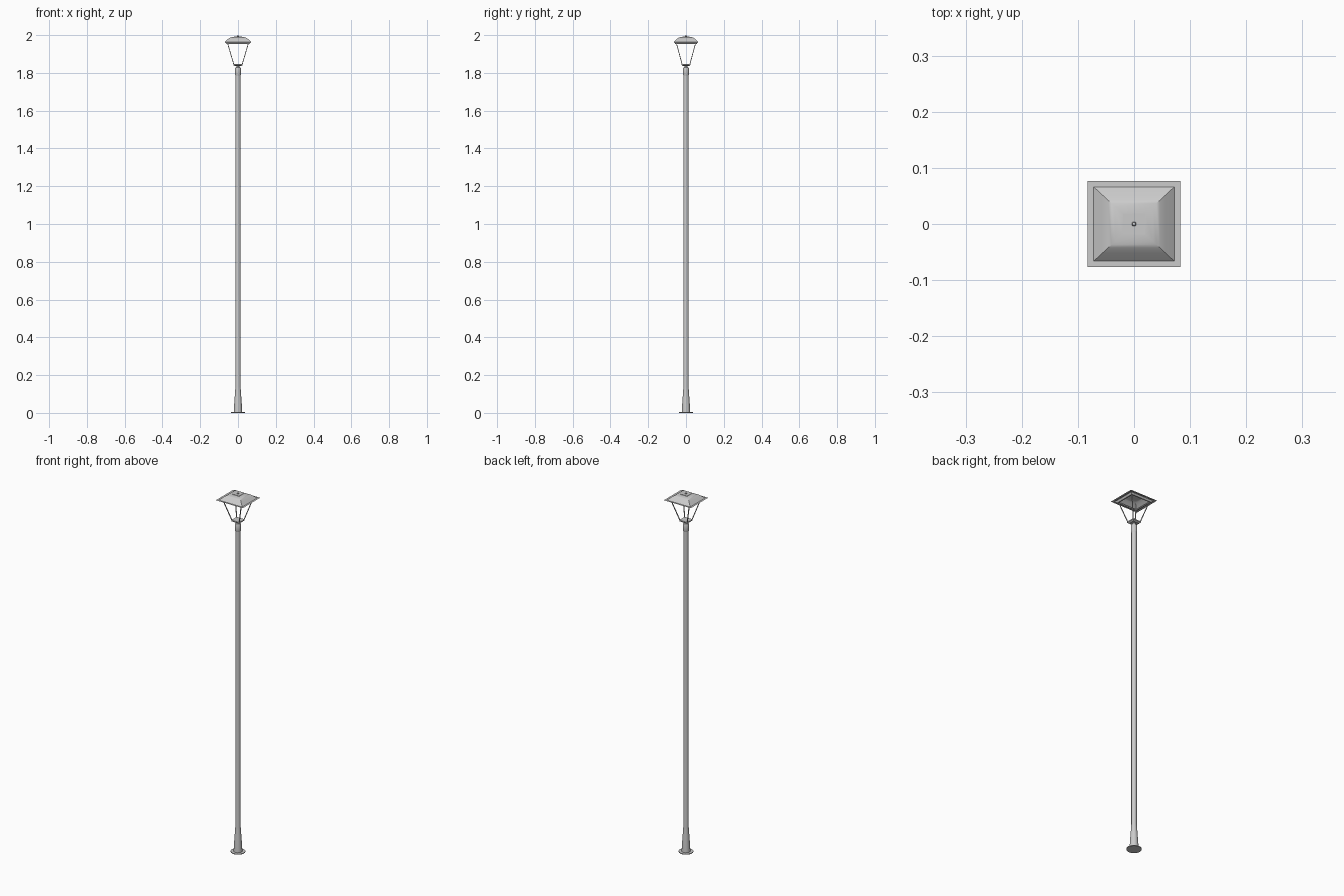
import bpy, bmesh, math
from mathutils import Vector

if "Cube" in bpy.data.objects:
    bpy.data.objects.remove(bpy.data.objects["Cube"])

RATIO = 0.92  # lantern depth / width


def finish(name, bm, angle=30):
    bmesh.ops.recalc_face_normals(bm, faces=bm.faces)
    me = bpy.data.meshes.new(name)
    bm.to_mesh(me)
    bm.free()
    ob = bpy.data.objects.new(name, me)
    bpy.context.collection.objects.link(ob)
    bpy.ops.object.select_all(action='DESELECT')
    ob.select_set(True)
    bpy.context.view_layer.objects.active = ob
    bpy.ops.object.shade_smooth_by_angle(angle=math.radians(angle))
    return ob


def loft(name, rings, cap_start=True, cap_end=True, closed=False, angle=30):
    """Skin a list of equal-length point rings."""
    bm = bmesh.new()
    vs = [[bm.verts.new(p) for p in r] for r in rings]
    n = len(vs[0])
    pairs = list(zip(vs, vs[1:])) + ([(vs[-1], vs[0])] if closed else [])
    for a, b in pairs:
        for i in range(n):
            j = (i + 1) % n
            bm.faces.new((a[i], a[j], b[j], b[i]))
    if cap_start and not closed:
        bm.faces.new(vs[0])
    if cap_end and not closed:
        bm.faces.new(vs[-1])
    return finish(name, bm, angle)


def circle(r, z, n=24):
    return [(r * math.cos(2 * math.pi * i / n), r * math.sin(2 * math.pi * i / n), z)
            for i in range(n)]


def rect(h, z):
    return [(sx * h, sy * h * RATIO, z) for sx, sy in ((-1, -1), (1, -1), (1, 1), (-1, 1))]


def lathe(name, profile, n=24):
    return loft(name, [circle(r, z, n) for r, z in profile])


def bar(name, a, b, w):
    """Square bar between two points."""
    a, b = Vector(a), Vector(b)
    rings = [[p + Vector((sx * w, sy * w, 0)) for sx, sy in ((-1, -1), (1, -1), (1, 1), (-1, 1))]
             for p in (a, b)]
    return loft(name, rings)


# Ground flange, flared foot and post
lathe("base_flange", [(0.037, 0), (0.037, 0.004)])
lathe("post", [(0.022, 0.004), (0.0205, 0.04), (0.017, 0.09), (0.0145, 0.125),
               (0.0135, 0.14), (0.0135, 1.79)])

# Collar and neck carrying the lantern
lathe("post_collar", [(0.0135, 1.785), (0.0155, 1.79), (0.0155, 1.822),
                      (0.013, 1.829), (0.008, 1.832)])
lathe("neck", [(0.008, 1.83), (0.008, 1.84)], 16)

# Lantern seat
loft("lantern_seat", [rect(0.018, 1.837), rect(0.025, 1.842), rect(0.025, 1.848)])

# Four slanted corner bars
for sx in (-1, 1):
    for sy in (-1, 1):
        bar("corner_bar", (sx * 0.0225, sy * 0.0225 * RATIO, 1.846),
            (sx * 0.056, sy * 0.056 * RATIO, 1.96), 0.002)

# Square frame under the roof
loft("roof_frame", [rect(0.069, 1.963), rect(0.062, 1.954), rect(0.056, 1.954),
                    rect(0.06, 1.963)], closed=True)

# Hollow curved hip roof with a flat thin brim
loft("roof", [rect(0.083, 1.963), rect(0.072, 1.963), rect(0.056, 1.977), rect(0.046, 1.984),
              rect(0.040, 1.987), rect(0.034, 1.989), rect(0.02, 1.99)],
     cap_start=False, angle=35)

# Top plate and finial
loft("roof_plate", [rect(0.02, 1.989), rect(0.02, 1.992)])
lathe("finial", [(0.004, 1.991), (0.004, 1.996), (0.003, 1.999), (0.001, 2.0)], 12)
